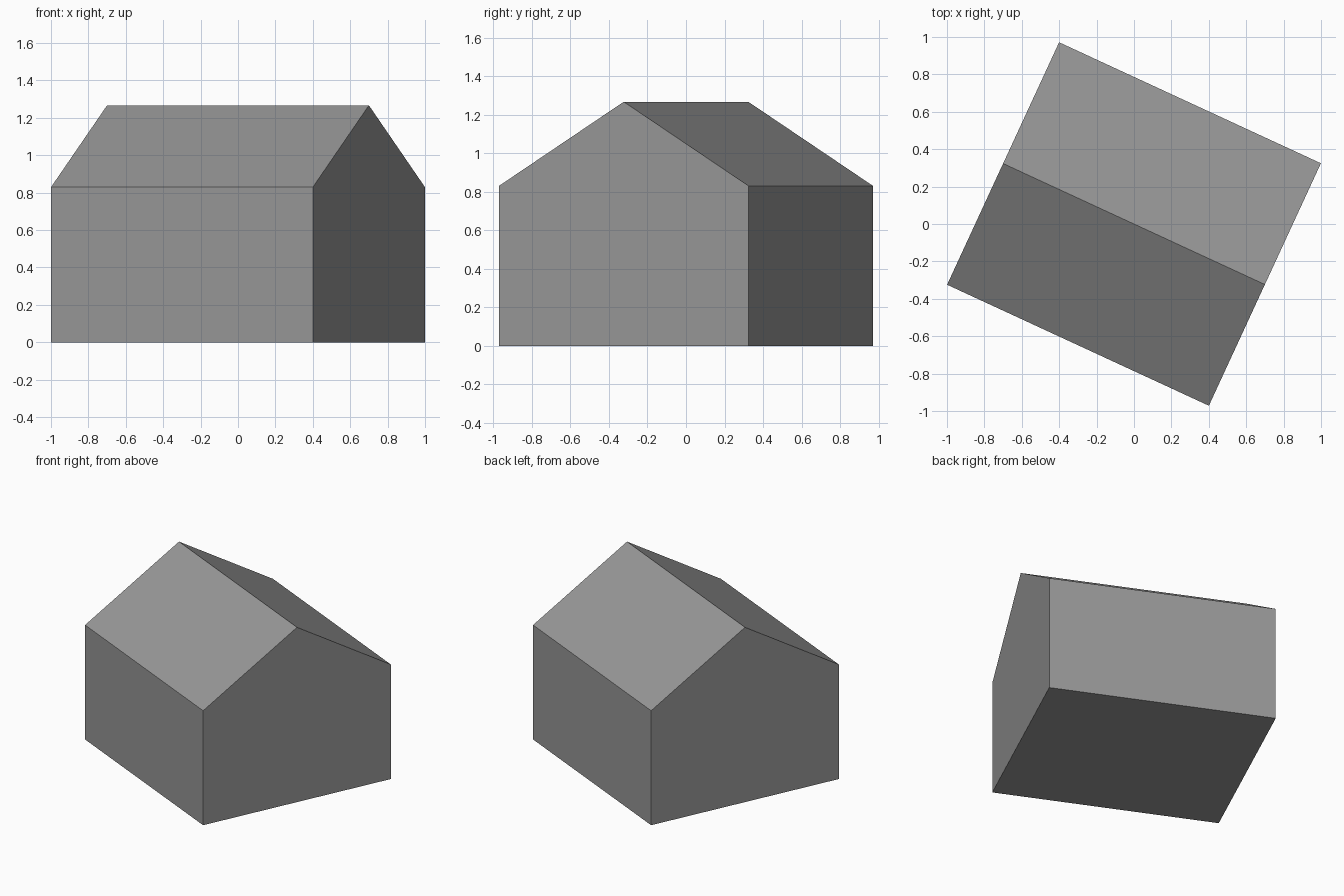
import bpy
import bmesh
import math
from mathutils import Matrix, Vector

cube = bpy.data.objects.get("Cube")
if cube:
    bpy.data.objects.remove(cube, do_unlink=True)

HALF_LENGTH, HALF_WIDTH = 0.771, 0.714
EAVE, RIDGE = 0.83, 1.267
TURN = math.radians(-24.8)

# Plain grey finish
grey = bpy.data.materials.new("plain grey")
grey.use_nodes = True
colour = (0.31, 0.31, 0.31, 1)
grey.diffuse_color = colour
grey.node_tree.nodes["Principled BSDF"].inputs["Base Color"].default_value = colour

# House body: a gable profile extruded along the ridge
profile = [(-HALF_WIDTH, 0), (HALF_WIDTH, 0), (HALF_WIDTH, EAVE),
           (0, RIDGE), (-HALF_WIDTH, EAVE)]
bm = bmesh.new()
gable = bm.faces.new([bm.verts.new((-HALF_LENGTH, y, z)) for y, z in profile])
result = bmesh.ops.extrude_face_region(bm, geom=[gable], use_keep_orig=True)
far_verts = [v for v in result["geom"] if isinstance(v, bmesh.types.BMVert)]
bmesh.ops.translate(bm, verts=far_verts, vec=Vector((2 * HALF_LENGTH, 0, 0)))

# Turn the building on its base
bmesh.ops.rotate(bm, verts=bm.verts, cent=(0, 0, 0), matrix=Matrix.Rotation(TURN, 3, "Z"))
bmesh.ops.recalc_face_normals(bm, faces=bm.faces)

mesh = bpy.data.meshes.new("gabled_house")
bm.to_mesh(mesh)
bm.free()
mesh.materials.append(grey)
house = bpy.data.objects.new("gabled_house", mesh)
bpy.context.collection.objects.link(house)
